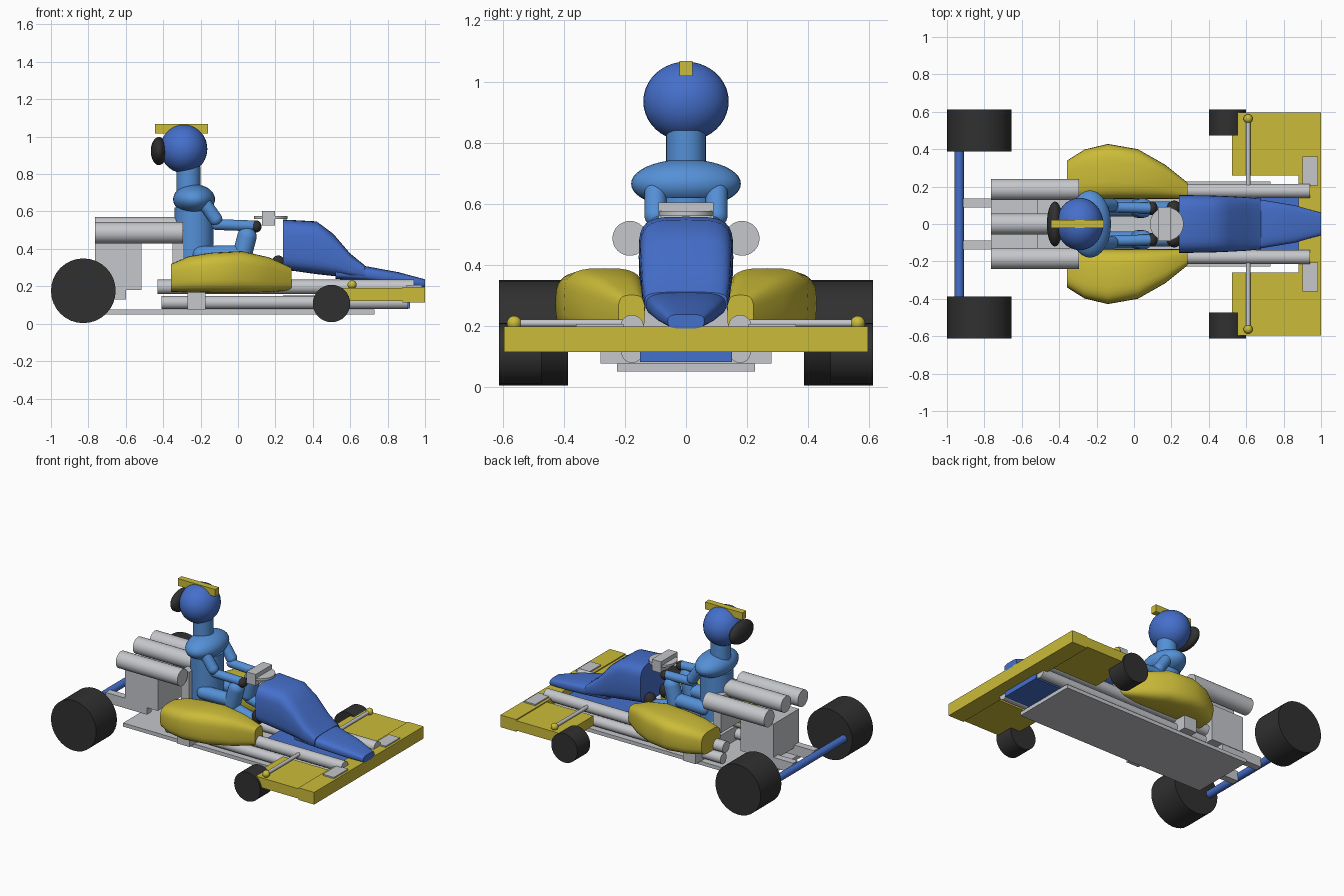
import bpy, bmesh, math
from mathutils import Vector

old = bpy.data.objects.get("Cube")
if old:
    bpy.data.objects.remove(old, do_unlink=True)


def material(name, rgb):
    m = bpy.data.materials.new(name)
    m.use_nodes = True
    m.diffuse_color = (*rgb, 1)
    m.node_tree.nodes["Principled BSDF"].inputs["Base Color"].default_value = (*rgb, 1)
    return m


BLUE = material("deep blue", (0.06, 0.16, 0.6))
SUIT = material("light blue", (0.09, 0.28, 0.68))
YELLOW = material("yellow", (0.6, 0.5, 0.04))
GREY = material("light grey", (0.56, 0.57, 0.6))
BLACK = material("black", (0.03, 0.03, 0.03))


def finish(name, bm, mat, smooth=True):
    bmesh.ops.recalc_face_normals(bm, faces=bm.faces)
    me = bpy.data.meshes.new(name)
    bm.to_mesh(me)
    bm.free()
    me.materials.append(mat)
    ob = bpy.data.objects.new(name, me)
    bpy.context.collection.objects.link(ob)
    if smooth:
        bpy.ops.object.select_all(action='DESELECT')
        ob.select_set(True)
        bpy.context.view_layer.objects.active = ob
        bpy.ops.object.shade_smooth_by_angle(angle=math.radians(40))
    return ob


def box(name, mat, xs, ys, zs):
    bm = bmesh.new()
    bmesh.ops.create_cube(bm, size=1)
    for v in bm.verts:
        v.co = [(a + b) / 2 + c * (b - a) for c, (a, b) in zip(v.co, (xs, ys, zs))]
    return finish(name, bm, mat, False)


def ball(name, mat, centre, radii):
    bm = bmesh.new()
    bmesh.ops.create_uvsphere(bm, u_segments=32, v_segments=20, radius=1)
    for v in bm.verts:
        v.co = Vector([c + p * r for c, p, r in zip(centre, v.co, radii)])
    return finish(name, bm, mat)


def rod(name, mat, a, b, r, r_end=None):
    a, b = Vector(a), Vector(b)
    bm = bmesh.new()
    bmesh.ops.create_cone(bm, cap_ends=True, segments=32, radius1=r,
                          radius2=r if r_end is None else r_end, depth=(b - a).length)
    turn = (b - a).to_track_quat('Z', 'Y').to_matrix()
    for v in bm.verts:
        v.co = turn @ v.co + (a + b) / 2
    return finish(name, bm, mat)


def limb(name, mat, a, b, r):
    rod(name, mat, a, b, r)
    for end, p in (("upper", a), ("lower", b)):
        ball(f"{name}_{end}_joint", mat, p, (r, r, r))


def loft(name, mat, sections, power=0.6, n=32):
    """Rounded-box rings along x; each section is x, y_min, y_max, z_min, z_max."""
    bm = bmesh.new()
    rings = []
    for x, y0, y1, z0, z1 in sections:
        ring = []
        for i in range(n):
            t = 2 * math.pi * i / n
            c, s = math.cos(t), math.sin(t)
            c = math.copysign(abs(c) ** power, c)
            s = math.copysign(abs(s) ** power, s)
            ring.append(bm.verts.new((x, (y0 + y1 + c * (y1 - y0)) / 2,
                                      (z0 + z1 + s * (z1 - z0)) / 2)))
        rings.append(ring)
    for p, q in zip(rings, rings[1:]):
        for i in range(n):
            j = (i + 1) % n
            bm.faces.new((p[i], p[j], q[j], q[i]))
    bm.faces.new(rings[0])
    bm.faces.new(rings[-1])
    return finish(name, bm, mat)


# Chassis
box("floor_pan", GREY, (-0.72, 0.73), (-0.226, 0.226), (0.05, 0.075))
box("cross_block", GREY, (-0.27, -0.175), (-0.28, 0.28), (0.075, 0.17))
box("front_tray", BLUE, (0.24, 0.92), (-0.15, 0.15), (0.08, 0.15))
rod("rear_axle", BLUE, (-0.935, -0.4, 0.175), (-0.935, 0.4, 0.175), 0.025)

# Engine and centre exhaust
box("engine_block", GREY, (-0.765, -0.515), (-0.14, 0.14), (0.18, 0.43))
rod("centre_exhaust", GREY, (-0.765, 0, 0.515), (-0.295, 0, 0.515), 0.056)
box("seat_back", GREY, (-0.35, -0.29), (-0.12, 0.12), (0.25, 0.5))

# Cowl and nose
loft("cowl", BLUE, [(0.24, -0.155, 0.155, 0.29, 0.557),
                    (0.42, -0.152, 0.152, 0.265, 0.547),
                    (0.51, -0.148, 0.148, 0.255, 0.48),
                    (0.6, -0.143, 0.143, 0.245, 0.375),
                    (0.68, -0.135, 0.135, 0.24, 0.31)], 0.5)
loft("nose", BLUE, [(0.52, -0.13, 0.13, 0.24, 0.3),
                    (0.68, -0.13, 0.13, 0.225, 0.308),
                    (0.86, -0.1, 0.1, 0.205, 0.275),
                    (1.0, -0.06, 0.06, 0.19, 0.237)])

# Front wing
box("front_wing", YELLOW, (0.88, 1), (-0.597, 0.597), (0.113, 0.197))

# Steering
rod("steering_disc", GREY, (0.175, 0, 0.56), (0.175, 0, 0.575), 0.09)
box("steering_box", GREY, (0.128, 0.198), (-0.09, 0.09), (0.525, 0.603))

# Driver body and helmet
rod("torso", SUIT, (-0.235, 0, 0.3), (-0.235, 0, 0.62), 0.105)
ball("shoulders", SUIT, (-0.235, 0, 0.665), (0.112, 0.18, 0.08))
rod("neck", SUIT, (-0.265, 0, 0.68), (-0.265, 0, 0.84), 0.065)
ball("helmet", BLUE, (-0.29, 0, 0.935), (0.126, 0.14, 0.13))
ball("visor", BLACK, (-0.423, 0, 0.923), (0.043, 0.12, 0.075))
box("helmet_crest", YELLOW, (-0.445, -0.16), (-0.021, 0.021), (1.018, 1.068))

# Mirrored parts
for side, s in (("left", 1), ("right", -1)):
    def ys(a, b):
        return tuple(sorted((a * s, b * s)))

    rod(f"rear_wheel_{side}", BLACK, (-0.827, 0.387 * s, 0.176), (-0.827, 0.613 * s, 0.176), 0.173)
    rod(f"front_wheel_{side}", BLACK, (0.5, 0.474 * s, 0.108), (0.5, 0.613 * s, 0.108), 0.1)
    box(f"axle_arm_{side}", GREY, (-0.915, -0.6), ys(0.088, 0.137), (0.13, 0.2))
    rod(f"upper_rail_{side}", GREY, (-0.43, 0.177 * s, 0.197), (0.94, 0.177 * s, 0.197), 0.038)
    rod(f"lower_rail_{side}", GREY, (-0.41, 0.177 * s, 0.113), (0.91, 0.177 * s, 0.113), 0.035)
    rod(f"exhaust_{side}", GREY, (-0.765, 0.184 * s, 0.486), (-0.295, 0.184 * s, 0.486), 0.057)
    box(f"wing_panel_{side}", YELLOW, (0.525, 0.89), ys(0.26, 0.597), (0.122, 0.19))
    box(f"wing_bracket_{side}", GREY, (0.9, 0.985), ys(0.205, 0.36), (0.185, 0.206))
    rod(f"steering_rod_{side}", GREY, (0.61, 0.18 * s, 0.208), (0.61, 0.57 * s, 0.208), 0.012)
    ball(f"rod_end_{side}", YELLOW, (0.61, 0.563 * s, 0.208), (0.024, 0.024, 0.024))

    # Side pod
    pod = [(-0.357, 0.34, 0.17, 0.32), (-0.265, 0.398, 0.167, 0.36),
           (-0.14, 0.428, 0.165, 0.38), (0.02, 0.4, 0.165, 0.388),
           (0.165, 0.318, 0.168, 0.355), (0.285, 0.222, 0.18, 0.3)]
    loft(f"side_pod_{side}", YELLOW, [(x, *ys(0.135, y), a, b) for x, y, a, b in pod])

    # Arms and legs
    y = 0.085 * s
    limb(f"upper_arm_{side}", SUIT, (-0.19, 0.1 * s, 0.66), (-0.12, 0.1 * s, 0.56), 0.036)
    limb(f"forearm_{side}", SUIT, (-0.115, 0.09 * s, 0.53), (0.08, y, 0.523), 0.029)
    ball(f"glove_{side}", BLACK, (0.098, y, 0.52), (0.028, 0.035, 0.032))
    limb(f"thigh_{side}", SUIT, (-0.2, y, 0.37), (0.02, y, 0.375), 0.045)
    limb(f"knee_{side}", SUIT, (0.02, y, 0.36), (0.048, y, 0.465), 0.052)
    limb(f"shin_{side}", SUIT, (0.03, y, 0.33), (0.18, y, 0.29), 0.036)
    ball(f"boot_{side}", BLACK, (0.215, y, 0.315), (0.04, 0.04, 0.05))
